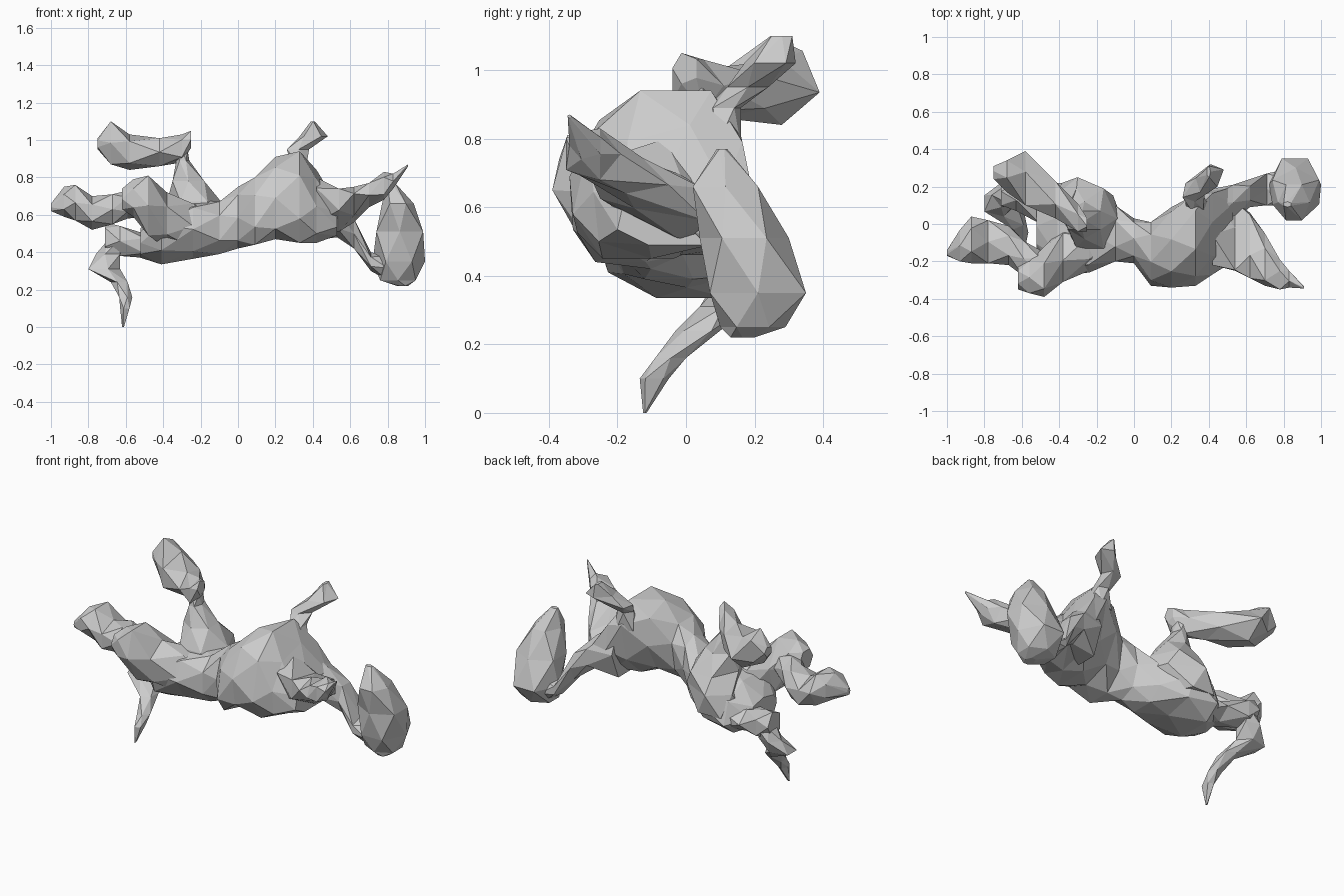
import bpy, bmesh
from math import cos, sin, pi


def loft(name, axis, rings, sides=6, square=1.0):
    """Faceted skin over slices (pos, lo_u, hi_u, lo_v, hi_v[, skew]).
    axis 'x': u = y, v = z.  axis 'z': u = x, v = y.
    Every second ring is turned half a step to give triangular facets."""
    def pw(t):
        return (abs(t) ** square) * (1 if t >= 0 else -1)

    bm = bmesh.new()
    loops = []
    for i, (p, u0, u1, v0, v1, *s) in enumerate(rings):
        skew = s[0] if s else 0.0
        ang = [2 * pi * (k + 0.5 * (i % 2)) / sides for k in range(sides)]
        pts = [(pw(cos(a)) + skew * pw(sin(a)), pw(sin(a))) for a in ang]
        us, vs = zip(*pts)
        ring = []
        for u, v in pts:
            u = u0 + (u - min(us)) / (max(us) - min(us)) * (u1 - u0)
            v = v0 + (v - min(vs)) / (max(vs) - min(vs)) * (v1 - v0)
            ring.append(bm.verts.new((p, u, v) if axis == 'x' else (u, v, p)))
        loops.append(ring)
    for i in range(len(loops) - 1):
        a, b = loops[i], loops[i + 1]
        for k in range(sides):
            n = (k + 1) % sides
            if i % 2 == 0:
                bm.faces.new((a[k], a[n], b[k]))
                bm.faces.new((a[n], b[n], b[k]))
            else:
                bm.faces.new((a[k], a[n], b[n]))
                bm.faces.new((a[k], b[n], b[k]))
    bm.faces.new(loops[0])
    bm.faces.new(loops[-1])
    bmesh.ops.triangulate(bm, faces=[f for f in bm.faces if len(f.verts) > 3])
    bmesh.ops.recalc_face_normals(bm, faces=bm.faces[:])
    me = bpy.data.meshes.new(name)
    bm.to_mesh(me)
    bm.free()
    ob = bpy.data.objects.new(name, me)
    bpy.context.collection.objects.link(ob)
    return ob


# Torso: hips, narrow waist, deep chest
body = loft("body", 'x', [
    (-0.52, -0.14, 0.12, 0.37, 0.53),
    (-0.41, -0.27, 0.22, 0.335, 0.62, -0.2),
    (-0.24, -0.26, 0.22, 0.365, 0.68, -0.1),
    (-0.10, -0.20, 0.10, 0.39, 0.67, 0.0),
    (0.00, -0.21, 0.03, 0.42, 0.75, 0.1),
    (0.09, -0.33, 0.01, 0.44, 0.80, 0.2),
    (0.20, -0.34, 0.09, 0.47, 0.91, 0.2),
    (0.33, -0.33, 0.16, 0.45, 0.94, 0.25),
    (0.42, -0.27, 0.18, 0.45, 0.84, 0.25),
    (0.53, -0.20, 0.20, 0.49, 0.66, 0.1)], sides=8, square=0.85)

# Neck and long drooping head
parts = [loft("neck", 'x', [
    (0.38, -0.08, 0.18, 0.46, 0.78),
    (0.53, 0.02, 0.21, 0.48, 0.68),
    (0.62, 0.09, 0.24, 0.42, 0.58),
    (0.71, 0.10, 0.27, 0.30, 0.40),
    (0.80, 0.10, 0.29, 0.25, 0.38)])]
parts += [loft("head", 'z', [
    (0.22, 0.85, 0.91, 0.13, 0.20),
    (0.25, 0.76, 0.95, 0.10, 0.29),
    (0.35, 0.72, 1.00, 0.07, 0.35),
    (0.51, 0.74, 0.99, 0.04, 0.30),
    (0.66, 0.77, 0.94, 0.02, 0.21),
    (0.77, 0.80, 0.84, 0.09, 0.12)], sides=6)]

# Forelimbs: one stretched ahead, one raised
parts += [loft("front_arm", 'x', [
    (0.42, -0.22, 0.12, 0.50, 0.80, -0.4),
    (0.54, -0.25, 0.12, 0.51, 0.74, -0.7),
    (0.62, -0.29, 0.06, 0.56, 0.75, -0.8),
    (0.70, -0.33, -0.05, 0.64, 0.77, -0.5),
    (0.78, -0.35, -0.19, 0.68, 0.83),
    (0.83, -0.34, -0.25, 0.74, 0.82),
    (0.91, -0.345, -0.335, 0.86, 0.87)], sides=5)]
parts += [loft("raised_arm", 'z', [
    (0.78, 0.27, 0.42, 0.02, 0.16),
    (0.89, 0.28, 0.37, 0.06, 0.16),
    (0.95, 0.26, 0.38, 0.12, 0.24, 0.2),
    (1.02, 0.33, 0.48, 0.17, 0.32, 0.4),
    (1.10, 0.39, 0.41, 0.25, 0.31)], sides=5)]

# Raised hind leg
parts += [loft("raised_thigh", 'z', [
    (0.45, -0.46, -0.16, -0.12, 0.22),
    (0.58, -0.42, -0.04, -0.14, 0.25, -0.4),
    (0.67, -0.38, -0.09, -0.13, 0.19),
    (0.78, -0.35, -0.18, -0.08, 0.12),
    (0.89, -0.33, -0.26, -0.03, 0.07),
    (0.95, -0.33, -0.27, -0.02, 0.07)])]
parts += [loft("raised_shin_and_foot", 'x', [
    (-0.75, 0.24, 0.31, 0.95, 1.01),
    (-0.68, 0.17, 0.34, 0.87, 1.10, 0.2),
    (-0.58, 0.10, 0.39, 0.84, 1.03),
    (-0.42, 0.03, 0.23, 0.86, 1.01),
    (-0.30, -0.04, 0.11, 0.88, 1.03),
    (-0.25, -0.04, 0.03, 0.96, 1.05)], sides=5)]

# Outstretched hind leg, knee toward the front
parts += [loft("outer_thigh", 'x', [
    (-0.62, -0.35, -0.22, 0.63, 0.74),
    (-0.56, -0.37, -0.20, 0.59, 0.79),
    (-0.48, -0.39, -0.12, 0.49, 0.81, -0.2),
    (-0.38, -0.31, -0.02, 0.42, 0.72, -0.2),
    (-0.24, -0.25, 0.00, 0.42, 0.66),
    (-0.12, -0.18, 0.00, 0.46, 0.60)])]
parts += [loft("outer_shin_and_foot", 'x', [
    (-1.00, -0.17, -0.14, 0.62, 0.66),
    (-0.93, -0.20, -0.03, 0.59, 0.75),
    (-0.87, -0.21, 0.04, 0.57, 0.76),
    (-0.78, -0.21, 0.02, 0.52, 0.70),
    (-0.67, -0.22, -0.01, 0.55, 0.71),
    (-0.59, -0.28, -0.09, 0.58, 0.73),
    (-0.50, -0.32, -0.14, 0.59, 0.72)])]

# Lower limb: base, then a tapering tail-like tip hanging down
parts += [loft("tail_base", 'x', [
    (-0.71, 0.10, 0.22, 0.40, 0.56),
    (-0.63, 0.07, 0.22, 0.38, 0.54),
    (-0.50, 0.00, 0.20, 0.37, 0.50),
    (-0.38, -0.05, 0.18, 0.36, 0.50)], sides=5)]
parts += [loft("tail_tip", 'z', [
    (0.00, -0.62, -0.61, -0.125, -0.115),
    (0.10, -0.63, -0.58, -0.135, -0.05),
    (0.16, -0.635, -0.565, -0.09, 0.00),
    (0.24, -0.68, -0.59, -0.03, 0.10),
    (0.31, -0.80, -0.63, 0.04, 0.18),
    (0.39, -0.76, -0.63, 0.09, 0.22),
    (0.46, -0.70, -0.60, 0.10, 0.22)], sides=5)]

# Fuse every limb into one continuous skin
for p in parts:
    m = body.modifiers.new(p.name, 'BOOLEAN')
    m.operation, m.solver, m.object = 'UNION', 'EXACT', p
deps = bpy.context.evaluated_depsgraph_get()
fused = bpy.data.meshes.new_from_object(body.evaluated_get(deps))
body.modifiers.clear()
body.data = fused
for p in parts:
    bpy.data.objects.remove(p)
